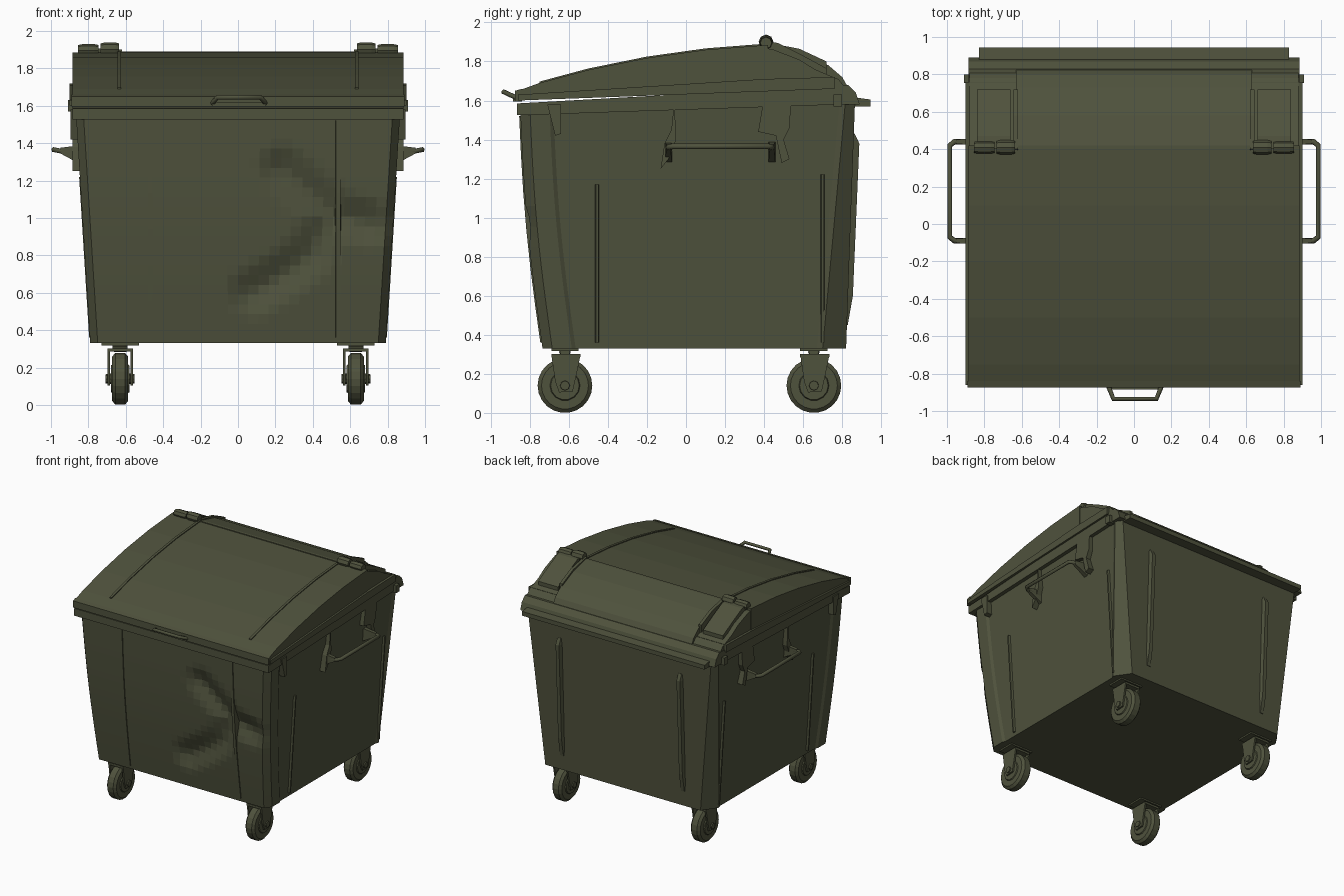
import bpy, bmesh, math
from mathutils import Vector

cube = bpy.data.objects.get("Cube")
if cube:
    bpy.data.objects.remove(cube)

olive = bpy.data.materials.new("olive_green")
olive.use_nodes = True
colour = (0.078, 0.084, 0.046, 1)
olive.diffuse_color = colour
bsdf = next(n for n in olive.node_tree.nodes if n.type == 'BSDF_PRINCIPLED')
bsdf.inputs["Base Color"].default_value = colour
bsdf.inputs["Roughness"].default_value = 0.8


def lerp(a, b, t):
    return a + (b - a) * t


def finish(name, bm):
    bmesh.ops.recalc_face_normals(bm, faces=bm.faces)
    me = bpy.data.meshes.new(name)
    bm.to_mesh(me)
    bm.free()
    me.materials.append(olive)
    ob = bpy.data.objects.new(name, me)
    bpy.context.collection.objects.link(ob)
    return ob


def loft(name, rings):
    """Skin closed rings of equal length and cap both ends."""
    bm = bmesh.new()
    rows = [[bm.verts.new(p) for p in r] for r in rings]
    for a, b in zip(rows, rows[1:]):
        for i in range(len(a)):
            j = (i + 1) % len(a)
            bm.faces.new((a[i], a[j], b[j], b[i]))
    bm.faces.new(rows[0])
    bm.faces.new(rows[-1])
    return finish(name, bm)


def prism(name, profile, x0, x1):
    """Extrude a (y, z) profile along x."""
    return loft(name, [[(x, y, z) for y, z in profile] for x in (x0, x1)])


def box(name, x, y, z):
    return prism(name, [(y[0], z[0]), (y[1], z[0]), (y[1], z[1]), (y[0], z[1])], *x)


def disc(name, centre, radius, width, sides=20):
    """Cylinder along x with bevelled edges."""
    rings = []
    for dx, k in ((-.5, .86), (-.3, 1), (.3, 1), (.5, .86)):
        rings.append([(centre[0] + dx * width,
                       centre[1] + k * radius * math.cos(math.tau * i / sides),
                       centre[2] + k * radius * math.sin(math.tau * i / sides))
                      for i in range(sides)])
    return loft(name, rings)


def tube(name, points, radius):
    cu = bpy.data.curves.new(name, 'CURVE')
    cu.dimensions = '3D'
    cu.bevel_depth = radius
    cu.bevel_resolution = 1
    cu.use_fill_caps = True
    sp = cu.splines.new('POLY')
    sp.points.add(len(points) - 1)
    for p, co in zip(sp.points, points):
        p.co = (*co, 1)
    cu.materials.append(olive)
    ob = bpy.data.objects.new(name, cu)
    bpy.context.collection.objects.link(ob)


# Tapered body, with a jagged dent pressed into the front
BOTTOM, TOP = 0.33, 1.58
crease = [Vector(p) for p in ((.24, 1.26), (.42, 1.1), (.5, 1.02),
                              (.4, .82), (.28, .72), (.08, .6))]
spur = [Vector((.5, 1.02)), Vector((.7, .97))]


def height(z):
    return (z - BOTTOM) / (TOP - BOTTOM)


def half_width(z):
    return lerp(.79, .868, height(z))


def front_y(z):
    t = height(z)
    return lerp(-.735, -.85, t) - .02 * math.sin(math.pi * t)


def back_y(z):
    return lerp(.82, .865, height(z))


def dent(x, z):
    p, best = Vector((x, z)), 1
    for path in (crease, spur):
        for a, b in zip(path, path[1:]):
            t = max(0, min(1, (p - a).dot(b - a) / (b - a).length_squared))
            best = min(best, (p - a.lerp(b, t)).length)
    return .05 * max(0, 1 - best / .13)


def body_ring(z, cols=28):
    w, f, b = half_width(z), front_y(z), back_y(z)
    cut = lerp(.12, .05, height(z))
    xs = [lerp(-w + .04, w - .04, i / cols) for i in range(cols + 1)]
    ring = [(x, f + dent(x, z), z) for x in xs]
    right = [(w, f + .05), (w, f + .15), (w - .012, f + .17),
             (w - .012, b - cut - .03), (w, b - cut), (w - cut * .7, b)]
    return ring + [(x, y, z) for x, y in right] + [(-x, y, z) for x, y in right[::-1]]


loft("body", [body_ring(lerp(BOTTOM, TOP, i / 24)) for i in range(25)])

# Rim around the body opening, and the rear lifting flange
prism("body_rim", [(-.865, 1.525), (-.84, 1.525), (.8, 1.58), (.89, 1.58),
                   (.87, 1.64), (.83, 1.68), (-.865, 1.585)], -.885, .885)
prism("rear_flange", [(.8, 1.57), (.945, 1.57), (.945, 1.605), (.87, 1.615),
                      (.84, 1.65), (.8, 1.65)], -.83, .83)

# Front lid and its lip
lid_top = [(.42, 1.885), (.1, 1.86), (-.2, 1.818), (-.5, 1.757), (-.75, 1.69), (-.86, 1.65)]
prism("lid", [(-.86, 1.605), (.42, 1.66)] + lid_top, -.885, .885)
prism("lid_lip", [(-.875, 1.595), (-.84, 1.595), (-.84, 1.66), (-.875, 1.65)], -.89, .89)
prism("lid_side_band", [(-.86, 1.6), (.76, 1.66), (.76, 1.72), (.4, 1.71), (-.86, 1.63)],
      -.9, .9)

# Rear cover: raised centre between lower shoulders
rear = [(.4, 1.65), (.84, 1.65), (.8, 1.72), (.73, 1.78), (.58, 1.85), (.42, 1.89), (.4, 1.89)]
prism("rear_cover", rear, -.63, .63)
shoulder = [(.4, 1.65), (.83, 1.65), (.78, 1.71), (.73, 1.73), (.66, 1.76),
            (.58, 1.81), (.45, 1.86), (.4, 1.87)]
prism("cover_shoulders", shoulder, -.88, .88)

# Front lid handle
tube("lid_handle", [(-.14, -.86, 1.61), (-.11, -.935, 1.645), (.12, -.935, 1.645),
                    (.15, -.86, 1.61)], .013)
box("lid_handle_plate", (-.14, .15), (-.885, -.87), (1.595, 1.62))

for s, side in ((1, "left"), (-1, "right")):
    def span(a, b):
        return (s * a, s * b)

    # Hinges and arms across the cover shoulders
    disc(side + "_hinge_inner", (s * .685, .41, 1.9), .038, .1, 8)
    disc(side + "_hinge_outer", (s * .8, .41, 1.895), .034, .11, 8)
    prism(side + "_hinge_arm", [(.4, 1.85), (.4, 1.905), (.47, 1.895), (.6, 1.83),
                                (.72, 1.765), (.72, 1.73)], *span(.66, .84))
    prism(side + "_cover_fin", [(.39, 1.86), (.4, 1.9), (.58, 1.865), (.72, 1.8),
                                (.72, 1.74)], *span(.62, .645))
    # Raised seam along the lid
    prism(side + "_lid_seam", [(y, z + .007) for y, z in lid_top[:-1]]
          + [(y, z - .02) for y, z in lid_top[-2::-1]], *span(.625, .645))
    # Side carrying handle with its two brackets
    tube(side + "_side_handle",
         [(s * .85, -.09, 1.34), (s * .96, -.09, 1.36), (s * .985, -.07, 1.365),
          (s * .985, .42, 1.365), (s * .96, .44, 1.36), (s * .85, .44, 1.34)], .015)
    prism(side + "_front_bracket", [(-.06, 1.6), (-.05, 1.4), (-.09, 1.3), (-.13, 1.25),
                                    (-.11, 1.38), (-.075, 1.45)], *span(.83, .885))
    prism(side + "_rear_bracket", [(.4, 1.62), (.54, 1.62), (.53, 1.46), (.5, 1.4), (.53, 1.3),
                                   (.49, 1.28), (.46, 1.42), (.37, 1.44)], *span(.83, .885))
    for y, tag in ((-.09, "front"), (.44, "rear")):
        loft(side + "_" + tag + "_handle_gusset",
             [[(s * .83, y + d, z) for d, z in ((-.018, 1.28), (.018, 1.28), (.018, 1.39), (-.018, 1.39))],
              [(s * .95, y + d, z) for d, z in ((-.012, 1.345), (.012, 1.345), (.012, 1.375), (-.012, 1.375))]])
    # Corner clips, lifting pins
    prism(side + "_corner_clip", [(-.71, 1.58), (-.64, 1.58), (-.64, 1.43), (-.67, 1.42),
                                  (-.69, 1.5)], *span(.84, .895))
    box(side + "_lifting_pin", span(.86, .91), (.755, .8), (1.57, 1.63))
    # Upright ribs on the side
    for y, top, tag in ((-.455, 1.17, "front"), (.7, 1.22, "rear")):
        loft(side + "_" + tag + "_side_rib",
             [[(s * (half_width(z) + d), y + e, z) for d, e in
               ((-.03, -.015), (.004, -.006), (.004, .006), (-.03, .015))] for z in (.36, top)])
    # Upright rib on the back
    loft(side + "_back_rib",
         [[(s * .55 + e, back_y(z) + d, z) for e, d in
           ((-.03, -.02), (-.015, out), (.015, out), (.03, -.02))]
          for z, out in ((.45, .004), (.6, .025), (1.38, .03), (1.43, .004))])

    # Castor wheels with forks
    for yc, tag in ((-.62, "front"), (.655, "rear")):
        name = side + "_" + tag
        x = s * .63
        tyre = disc(name + "_tyre", (x, yc, .14), .14, .085, 22)
        hub = disc(name + "_hub", (x, yc, .14), .085, .1, 14)
        disc(name + "_axle", (x, yc, .14), .028, .155, 8)
        for k in (-1, 1):
            prism(name + "_fork_plate", [(yc - .07, .3), (yc + .08, .3), (yc + .06, .2),
                                         (yc + .04, .11), (yc - .03, .105), (yc - .05, .16)],
                  x + k * .055, x + k * .068)
        box(name + "_fork_crown", (x - .068, x + .068), (yc - .07, yc + .08), (.285, .302))
        disc(name + "_swivel", (x, yc, .312), .03, .08, 8)
        box(name + "_mount_plate", (x - .1, x + .1), (yc - .07, yc + .07), (.318, .335))

# Narrow upright seams on the front
for x, name in ((-.47, "right_front_seam"), (.535, "left_front_seam")):
    loft(name, [[(x + e, front_y(z) + d, z) for e, d in
                 ((-.016, .05), (-.012, -.007), (.012, -.007), (.016, .05))]
                for z in [lerp(.36, 1.52, i / 6) for i in range(7)]])
